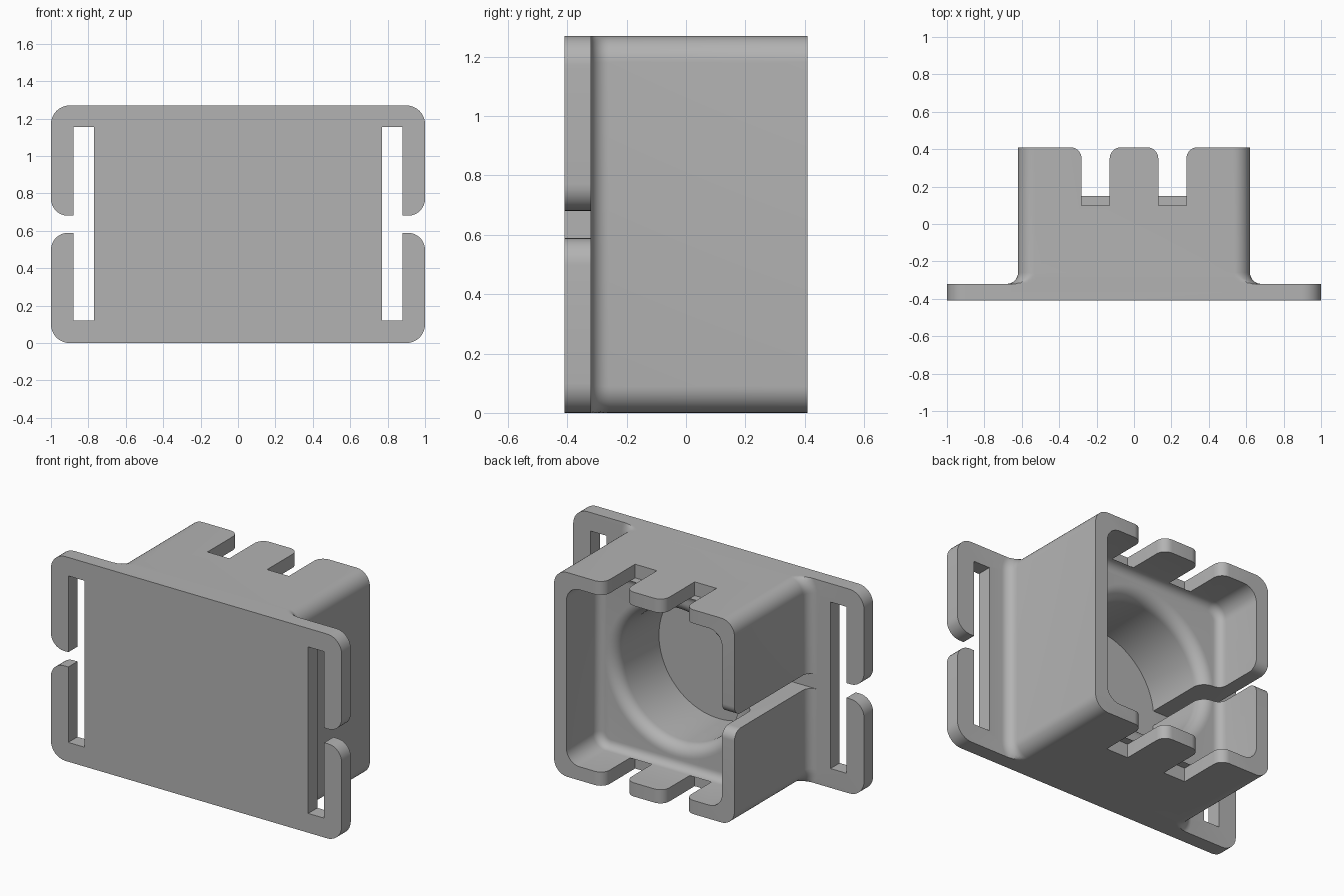
import bpy
import bmesh
from math import cos, sin, pi

cube = bpy.data.objects.get("Cube")
if cube:
    bpy.data.objects.remove(cube)

H = 1.27                      # height
FRONT, SHELF, BACK = -0.41, -0.32, 0.41
WALL = 0.085
FLOOR = 0.10                  # cavity floor
MID = H / 2

grey = bpy.data.materials.new("plain_grey")
grey.use_nodes = True
grey.diffuse_color = (0.45, 0.45, 0.45, 1)
grey.node_tree.nodes["Principled BSDF"].inputs["Base Color"].default_value = grey.diffuse_color


def loft(name, loops):
    """Skin a stack of equal-length loops and cap both ends."""
    bm = bmesh.new()
    rings = [[bm.verts.new(p) for p in loop] for loop in loops]
    n = len(rings[0])
    for a, b in zip(rings, rings[1:]):
        for i in range(n):
            j = (i + 1) % n
            bm.faces.new((a[i], a[j], b[j], b[i]))
    bm.faces.new(rings[0])
    bm.faces.new(rings[-1])
    bmesh.ops.remove_doubles(bm, verts=bm.verts, dist=1e-5)
    bmesh.ops.recalc_face_normals(bm, faces=bm.faces)
    mesh = bpy.data.meshes.new(name)
    bm.to_mesh(mesh)
    bm.free()
    mesh.materials.append(grey)
    obj = bpy.data.objects.new(name, mesh)
    bpy.context.collection.objects.link(obj)
    return obj


def rounded_rect(w, h, r, y, steps=10):
    """Rounded rectangle across x and z, kept within the full height."""
    pts = []
    for k, (sx, sz) in enumerate(((1, 1), (-1, 1), (-1, -1), (1, -1))):
        for i in range(steps + 1):
            a = (k + i / steps) * pi / 2
            z = MID + sz * (h - r) + r * sin(a)
            pts.append((sx * (w - r) + r * cos(a), y, min(max(z, 0), H)))
    return pts


def circle(r, y, n=72):
    return [(r * cos(2 * pi * i / n), y, MID + r * sin(2 * pi * i / n)) for i in range(n)]


def notch(half, bottom, top, r, steps=8):
    """Slot outline whose mouth corners flare outward at the top."""
    side = [(half, bottom)]
    for i in range(steps + 1):
        a = i / steps * pi / 2
        side.append((half + r * (1 - cos(a)), top - r + r * sin(a)))
    side.append((half + r, top + 0.05))
    return side + [(-u, v) for u, v in reversed(side)]


def boolean(target, tool, operation="DIFFERENCE"):
    mod = target.modifiers.new("join", "BOOLEAN")
    mod.operation = operation
    mod.solver = "EXACT"
    mod.object = tool
    bpy.context.view_layer.objects.active = target
    bpy.ops.object.modifier_apply(modifier=mod.name)
    bpy.data.objects.remove(tool)


# Flat strap plate, with the box-shaped housing flaring into it
holder = loft("strap_mount_housing", [rounded_rect(1, MID, 0.1, y) for y in (FRONT, SHELF)])
flare = 0.06
layers = [(flare, SHELF - 0.04)]
for i in range(9):
    a = i / 8 * pi / 2
    layers.append((flare * (1 - sin(a)), SHELF + flare * (1 - cos(a))))
layers.append((0, BACK))
body = loft("body", [rounded_rect(0.62 + d, MID + d, 0.09 + d, y) for d, y in layers])
boolean(holder, body, "UNION")

# Square cavity with a filleted floor
fillet = 0.05
layers = []
for i in range(7):
    a = i / 6 * pi / 2
    layers.append((fillet * (1 - sin(a)), FLOOR + fillet * (1 - cos(a))))
layers.append((0, BACK + 0.1))
boolean(holder, loft("cavity", [rounded_rect(0.62 - WALL - d, MID - WALL - d, 0.09 - d, y)
                                for d, y in layers]))

# Round well with a rolled rim
radius, rim = 0.41, 0.075
layers = [(radius, SHELF)]
for i in range(9):
    a = i / 8 * pi / 2
    layers.append((radius + rim * (1 - cos(a)), FLOOR - rim + rim * sin(a)))
layers.append((radius + rim, FLOOR + 0.01))
boolean(holder, loft("well", [circle(r, y) for r, y in layers]))

# Finger notches in the top and bottom walls
for x in (-0.205, 0.205):
    for z0, z1 in ((-0.1, WALL), (H - WALL, H + 0.1)):
        outline = notch(0.075, FLOOR, BACK, 0.06)
        boolean(holder, loft("finger_notch", [[(x + u, v, z) for u, v in outline] for z in (z0, z1)]))

# Cable gap through the right wall
outline = notch(0.046, SHELF, BACK, 0.06)
boolean(holder, loft("cable_gap", [[(x, v, MID + u) for u, v in outline] for x in (-0.8, -0.3)]))

# Strap slots and their open ends
for s in (-1, 1):
    slot = [(0.77, 0.12), (0.88, 0.12), (0.88, 1.155), (0.77, 1.155)]
    boolean(holder, loft("strap_slot", [[(s * x, y, z) for x, z in slot] for y in (-0.5, -0.27)]))
    outline = notch(0.046, 0.85, 1, 0.09)
    boolean(holder, loft("strap_gap", [[(s * v, y, MID + u) for u, v in outline] for y in (-0.5, -0.27)]))

bpy.ops.object.select_all(action="DESELECT")
holder.select_set(True)
bpy.context.view_layer.objects.active = holder
bpy.ops.object.shade_smooth_by_angle(angle=pi / 6)
